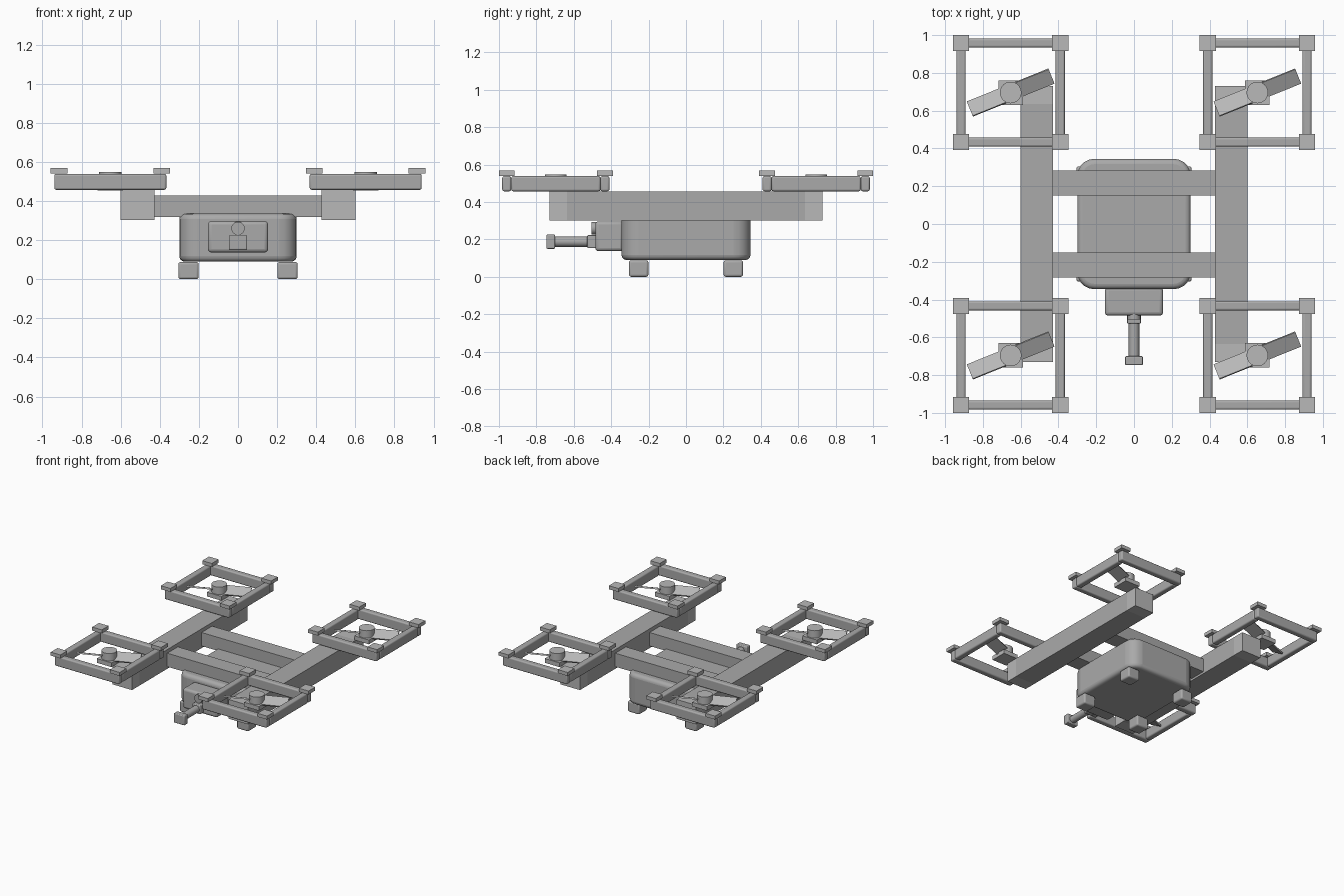
import bpy
from math import radians, pi
from mathutils import Matrix, Vector

if "Cube" in bpy.data.objects:
    bpy.data.objects.remove(bpy.data.objects["Cube"])


def material(name, value):
    m = bpy.data.materials.new(name)
    m.use_nodes = True
    col = (value, value, value, 1)
    m.diffuse_color = col
    m.node_tree.nodes["Principled BSDF"].inputs["Base Color"].default_value = col
    return m


GREY = material("mid grey", 0.4)
LIGHT = material("light grey", 0.48)


def finish(ob, name, mat, bevel, segments):
    ob.name = name
    ob.data.materials.append(mat)
    if bevel:
        mod = ob.modifiers.new("soft edges", "BEVEL")
        mod.width = bevel
        mod.segments = segments
        mod.limit_method = "ANGLE"
    bpy.ops.object.shade_smooth_by_angle(angle=radians(35))
    return ob


def box(name, centre, size, mat=GREY, bevel=0.0, segments=3):
    bpy.ops.mesh.primitive_cube_add(size=1)
    ob = bpy.context.object
    ob.data.transform(Matrix.Diagonal((*size, 1)))
    ob.location = centre
    return finish(ob, name, mat, bevel, segments)


def cylinder(name, centre, radius, depth, mat=GREY, along_y=False):
    bpy.ops.mesh.primitive_cylinder_add(vertices=32, radius=radius, depth=depth)
    ob = bpy.context.object
    ob.location = centre
    if along_y:
        ob.data.transform(Matrix.Rotation(pi / 2, 4, "X"))
    return finish(ob, name, mat, 0, 1)


def body():
    # Hull with wide rounded upright corners and softer top and bottom rims
    ob = box("body", (0, 0, 0.2125), (0.60, 0.69, 0.245))
    bev = ob.data.attributes.new("bevel_weight_edge", "FLOAT", "EDGE")
    for e in ob.data.edges:
        a, b = (ob.data.vertices[i].co for i in e.vertices)
        upright = abs(a.z - b.z) > 0.1
        bev.data[e.index].value = 1.0 if upright else 0.0
    corners = ob.modifiers.new("corners", "BEVEL")
    corners.limit_method = "WEIGHT"
    corners.width = 0.09
    corners.segments = 5
    rims = ob.modifiers.new("rims", "BEVEL")
    rims.limit_method = "ANGLE"
    rims.angle_limit = radians(60)
    rims.width = 0.028
    rims.segments = 4


def rotor(label, x, y):
    c = Vector((x, y, 0))
    half = 0.2625
    # Motor mount and hub
    box(label + "_motor_mount", c + Vector((0, 0, 0.472)), (0.13, 0.13, 0.034), LIGHT)
    cylinder(label + "_rotor_hub", c + Vector((0, 0, 0.503)), 0.057, 0.09, LIGHT)
    # Pitched blades
    for k in range(2):
        turn = Matrix.Rotation(radians(22) + k * pi, 4, "Z")
        blade = box(f"{label}_blade_{k + 1}", (0, 0, 0), (0.19, 0.09, 0.012), LIGHT)
        blade.matrix_world = (Matrix.Translation(c + Vector((0, 0, 0.502))) @ turn
                              @ Matrix.Translation((0.138, 0, 0))
                              @ Matrix.Rotation(radians(25), 4, "X"))
    # Square guard with corner caps
    for s in (-1, 1):
        box(label + "_guard_cross_bar", c + Vector((0, s * half, 0.498)),
            (0.573, 0.048, 0.081), GREY, 0.01)
        box(label + "_guard_side_bar", c + Vector((s * half, 0, 0.498)),
            (0.048, 0.477, 0.081), GREY, 0.01)
        for t in (-1, 1):
            box(label + "_guard_cap", c + Vector((s * half, t * half, 0.554)),
                (0.085, 0.085, 0.028), LIGHT)


body()

# Feet
for sx in (-1, 1):
    for sy in (-1, 1):
        box("foot", (sx * 0.253, sy * 0.253, 0.044), (0.104, 0.104, 0.088), GREY, 0.012)

# Cross beams
for side, sy in (("front", -1), ("back", 1)):
    box(side + "_cross_beam", (0, sy * 0.217, 0.373), (0.86, 0.134, 0.108))

# Long arms with end blocks and rotors
for side, sx in (("left", 1), ("right", -1)):
    box(side + "_arm", (sx * 0.514, 0, 0.379), (0.172, 1.27, 0.154))
    for end, sy in (("front", -1), ("back", 1)):
        box(f"{side}_{end}_arm_end", (sx * 0.514, sy * 0.6825, 0.379),
            (0.172, 0.095, 0.154), LIGHT)
        rotor(f"{side}_{end}", sx * 0.653, sy * 0.696)

# Nose unit with lens, collar, barrel and muzzle
box("nose_housing", (0, -0.41, 0.217), (0.308, 0.15, 0.16), GREY, 0.018)
cylinder("nose_lens", (0, -0.49, 0.26), 0.034, 0.03, GREY, True)
box("barrel_collar", (0, -0.503, 0.188), (0.072, 0.05, 0.07), GREY, 0.006)
cylinder("barrel", (0, -0.59, 0.188), 0.028, 0.24, GREY, True)
box("muzzle", (0, -0.723, 0.188), (0.094, 0.046, 0.076), GREY, 0.006)
